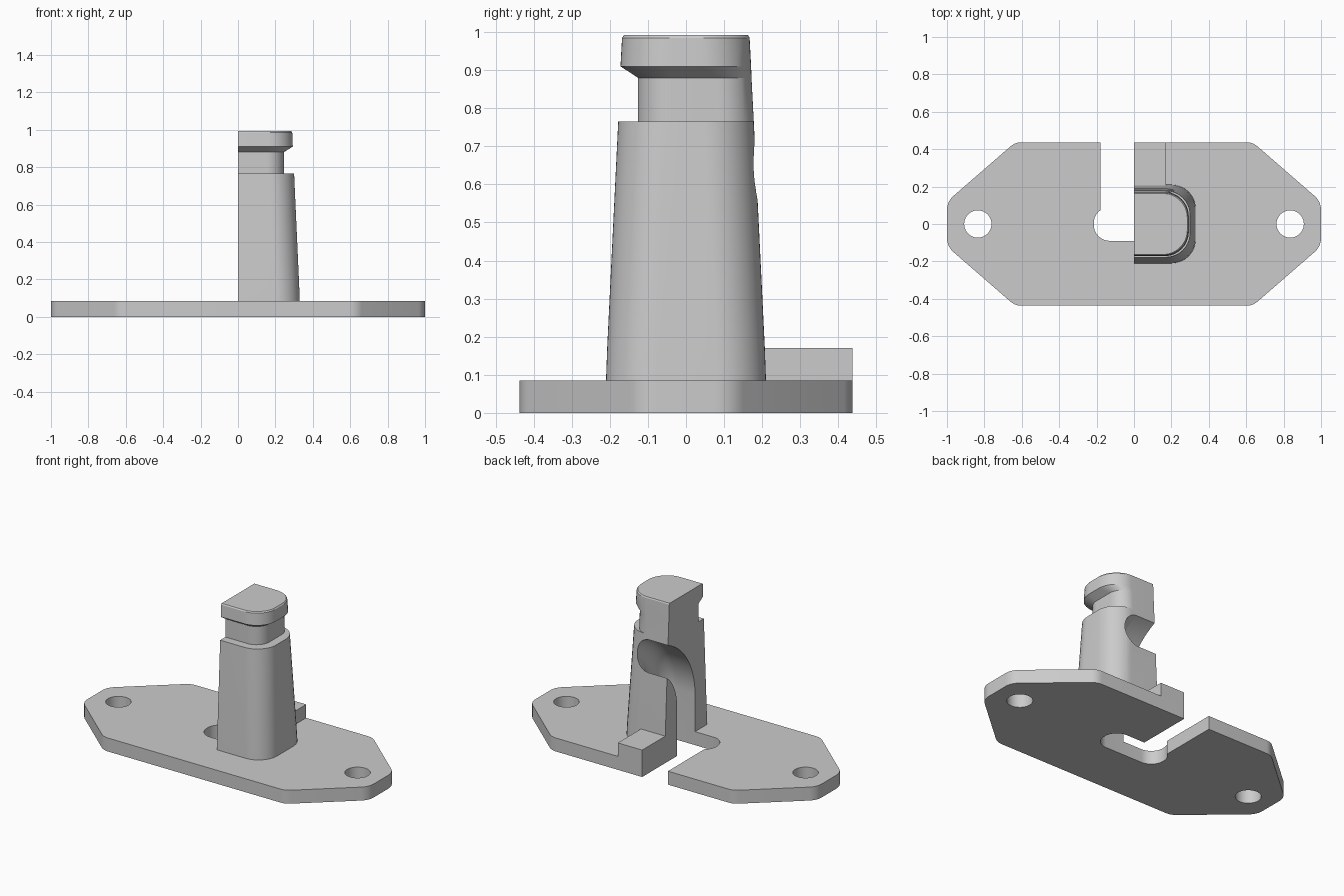
import bpy, bmesh, math
from mathutils import Vector

cube = bpy.data.objects.get("Cube")
if cube:
    bpy.data.objects.remove(cube, do_unlink=True)

grey = bpy.data.materials.new("plain grey")
grey.use_nodes = True
grey.diffuse_color = (0.6, 0.6, 0.6, 1)
grey.node_tree.nodes["Principled BSDF"].inputs["Base Color"].default_value = grey.diffuse_color


def rounded(corners, steps=10):
    """Outline from (x, y, radius) corners."""
    out = []
    for i, (x, y, r) in enumerate(corners):
        p = Vector((x, y))
        if r == 0:
            out.append(p)
            continue
        u = (Vector(corners[i - 1][:2]) - p).normalized()
        v = (Vector(corners[(i + 1) % len(corners)][:2]) - p).normalized()
        half = u.angle(v) / 2
        c = p + (u + v).normalized() * r / math.sin(half)
        t = r / math.tan(half)
        a, b = p + u * t - c, p + v * t - c
        out += [c + a.lerp(b, k / steps).normalized() * r if 0 < k < steps
                else c + (b if k else a) for k in range(steps + 1)]
    return out


def loft(name, rings):
    """Closed solid through rings of equal point count."""
    bm = bmesh.new()
    loops = [[bm.verts.new(p) for p in ring] for ring in rings]
    n = len(loops[0])
    for a, b in zip(loops, loops[1:]):
        for i in range(n):
            j = (i + 1) % n
            bm.faces.new((a[i], a[j], b[j], b[i]))
    bm.faces.new(loops[0][::-1])
    bm.faces.new(loops[-1])
    bmesh.ops.recalc_face_normals(bm, faces=bm.faces[:])
    mesh = bpy.data.meshes.new(name)
    bm.to_mesh(mesh)
    bm.free()
    mesh.materials.append(grey)
    obj = bpy.data.objects.new(name, mesh)
    bpy.context.collection.objects.link(obj)
    return obj


def prism(name, outline, z0, z1):
    return loft(name, [[(p[0], p[1], z) for p in outline] for z in (z0, z1)])


def box(name, x0, x1, y0, y1, z0, z1):
    return prism(name, [(x0, y0), (x1, y0), (x1, y1), (x0, y1)], z0, z1)


def cut(target, cutters):
    bpy.context.view_layer.objects.active = target
    for c in cutters:
        m = target.modifiers.new("cut", "BOOLEAN")
        m.operation, m.solver, m.object = "DIFFERENCE", "EXACT", c
        bpy.ops.object.modifier_apply(modifier=m.name)


# Base plate
T = 0.085
plate = prism("base_plate", rounded([
    (-0.635, -0.437, 0.09), (0.635, -0.437, 0.09), (1, -0.12, 0.1), (1, 0.12, 0.1),
    (0.635, 0.437, 0.09), (-0.635, 0.437, 0.09), (-1, 0.12, 0.1), (-1, -0.12, 0.1)], 6), 0, T)

# Half column with neck groove and head: z, width, front, back, front radius, back radius
levels = [
    (T, 0.33, 0.21, 0.21, 0.13, 0.13),
    (0.17, 0.327, 0.207, 0.207, 0.13, 0.13),
    (0.765, 0.3, 0.178, 0.178, 0.13, 0.13),
    (0.765, 0.245, 0.126, 0.178, 0.09, 0.09),
    (0.88, 0.245, 0.126, 0.172, 0.09, 0.09),
    (0.91, 0.293, 0.172, 0.171, 0.13, 0.13),
    (0.985, 0.29, 0.168, 0.167, 0.13, 0.13),
    (0.992, 0.285, 0.163, 0.163, 0.13, 0.13),
]
column = loft("column", [
    [(p.x, p.y, z) for p in rounded([(0, -f, 0), (w, -f, rf), (w, b, rb), (0, b, 0)])]
    for z, w, f, b, rf, rb in levels])

# Rear tab
tab = box("rear_tab", 0, 0.17, 0.15, 0.437, T, 0.17)

# Curved passage cutter, rising from below and bending out of the back
section = rounded([(-0.215, -0.09, 0.085), (0.215, -0.09, 0.085),
                   (0.215, 0.09, 0.085), (-0.215, 0.09, 0.085)], 8)
CY, CZ, R = 0.36, 0.32, 0.36
rings = [[(p.x, p.y, -0.1) for p in section]]
for k in range(25):
    a = math.radians(80) * k / 24
    rings.append([(p.x, CY - (R - p.y) * math.cos(a), CZ + (R - p.y) * math.sin(a))
                  for p in section])
passage = loft("passage_cutter", rings)

# Plate slot and bolt hole cutters
slot = box("slot_cutter", -0.18, 0, 0, 0.6, -0.1, 0.3)
holes = []
for side in (-1, 1):
    circle = [(side * 0.835 + 0.073 * math.cos(i * math.tau / 40),
               0.073 * math.sin(i * math.tau / 40)) for i in range(40)]
    holes.append(prism("hole_cutter", circle, -0.1, 0.3))

cut(plate, [passage, slot] + holes)
cut(column, [passage])
for c in [passage, slot] + holes:
    bpy.data.objects.remove(c, do_unlink=True)

# Smooth curved walls, keep hard edges
bpy.ops.object.select_all(action="DESELECT")
for obj in (plate, column, tab):
    obj.select_set(True)
bpy.context.view_layer.objects.active = column
bpy.ops.object.shade_smooth_by_angle(angle=math.radians(25))
